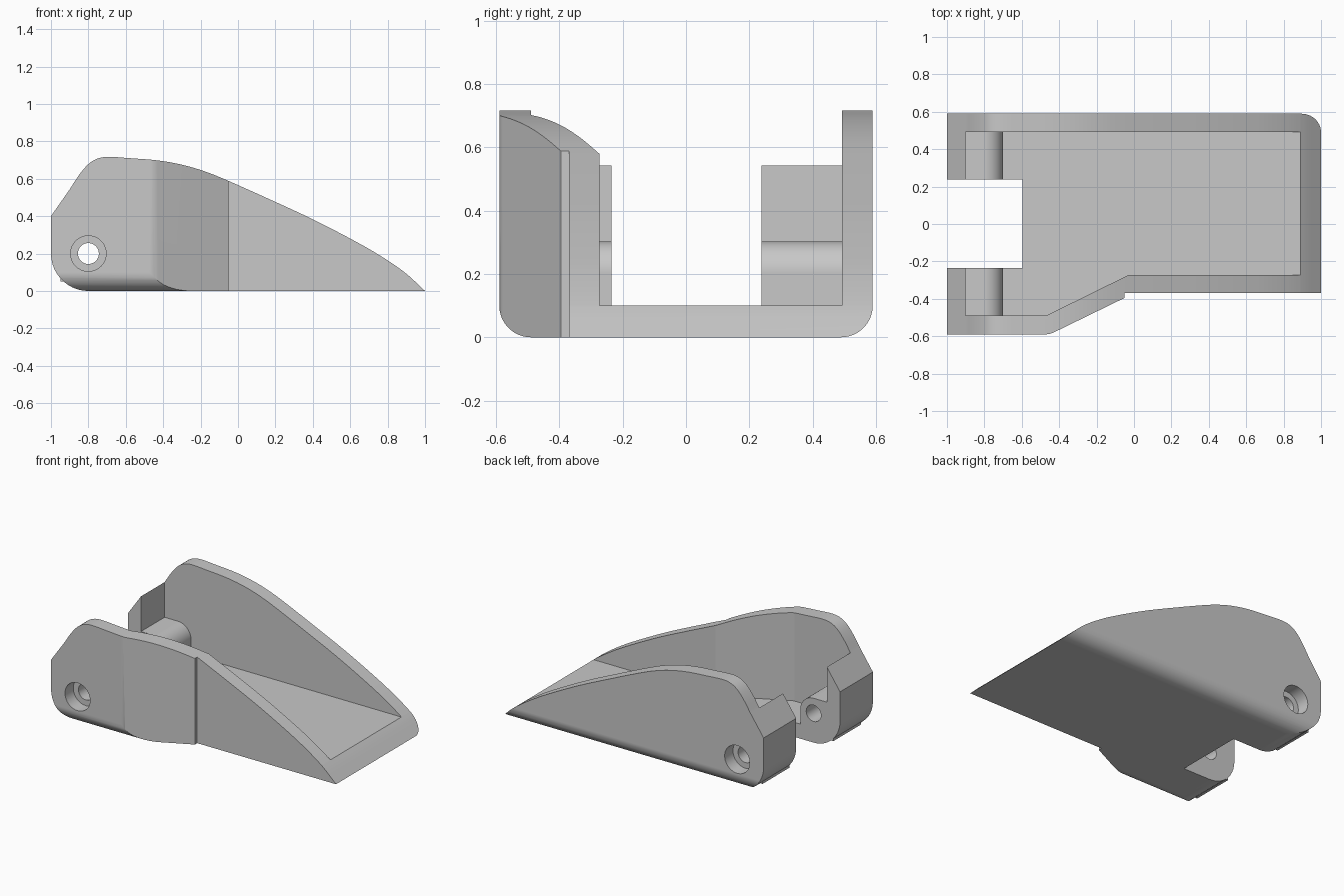
import bpy, bmesh, math
from mathutils import Vector

cube = bpy.data.objects.get("Cube")
if cube:
    bpy.data.objects.remove(cube, do_unlink=True)

grey = bpy.data.materials.new("plain grey")
grey.use_nodes = True
COLOUR = (0.58, 0.58, 0.58, 1)
grey.diffuse_color = COLOUR
grey.node_tree.nodes["Principled BSDF"].inputs["Base Color"].default_value = COLOUR


def rounded(corners):
    """Outline from (u, v, radius) corners, with arcs where radius > 0."""
    out = []
    n = len(corners)
    for i, (u, v, r) in enumerate(corners):
        p = Vector((u, v))
        if r == 0:
            out.append(p)
            continue
        a = (Vector(corners[i - 1][:2]) - p).normalized()
        b = (Vector(corners[(i + 1) % n][:2]) - p).normalized()
        half = a.angle(b) / 2
        centre = p + (a + b).normalized() * (r / math.sin(half))
        start = (p + a * (r / math.tan(half)) - centre).normalized()
        end = (p + b * (r / math.tan(half)) - centre).normalized()
        steps = max(3, round(start.angle(end) / math.radians(8)))
        for k in range(steps + 1):
            spoke = start.lerp(end, 0.5).normalized()
            turn = start.angle(end) * (k / steps - 0.5)
            side_dir = (end - start).normalized()
            out.append(centre + (spoke * math.cos(turn) + side_dir * math.sin(turn)) * r)
    return out


def smooth_path(knots, steps=5):
    """Catmull-Rom curve through the knots."""
    k = [Vector(p) for p in knots]
    k = [2 * k[0] - k[1]] + k + [2 * k[-1] - k[-2]]
    out = []
    for a, b, c, d in zip(k, k[1:], k[2:], k[3:]):
        for s in range(steps):
            t = s / steps
            out.append(0.5 * (2 * b + (c - a) * t + (2 * a - 5 * b + 4 * c - d) * t ** 2
                              + (3 * b - a - 3 * c + d) * t ** 3))
    return out + [k[-2]]


def prism(name, outline, axis, lo, hi):
    """Extrude a flat outline along an axis."""
    place = {"x": lambda u, v: (lo, u, v),
             "y": lambda u, v: (u, lo, v),
             "z": lambda u, v: (u, v, lo)}[axis]
    bm = bmesh.new()
    face = bm.faces.new([bm.verts.new(place(*p)) for p in outline])
    top = bmesh.ops.extrude_face_region(bm, geom=[face])["geom"]
    shift = Vector([(hi - lo) * (axis == c) for c in "xyz"])
    bmesh.ops.translate(bm, vec=shift, verts=[g for g in top if isinstance(g, bmesh.types.BMVert)])
    bmesh.ops.recalc_face_normals(bm, faces=bm.faces)
    mesh = bpy.data.meshes.new(name)
    bm.to_mesh(mesh)
    bm.free()
    mesh.materials.append(grey)
    obj = bpy.data.objects.new(name, mesh)
    bpy.context.collection.objects.link(obj)
    return obj


def combine(target, tool, operation):
    mod = target.modifiers.new("combine", "BOOLEAN")
    mod.operation = operation
    mod.solver = "EXACT"
    mod.object = tool
    bpy.context.view_layer.objects.active = target
    bpy.ops.object.modifier_apply(modifier=mod.name)
    bpy.data.objects.remove(tool, do_unlink=True)


def box(u0, v0, u1, v1):
    return [(u0, v0), (u1, v0), (u1, v1), (u0, v1)]


def circle(u, v, r, n=40):
    return [(u + r * math.cos(math.tau * i / n), v + r * math.sin(math.tau * i / n))
            for i in range(n)]


# Body: end section with rounded lower edges
body = prism("wedge_housing", rounded([(-0.59, 0, 0.1), (0.59, 0, 0.1), (0.59, 1, 0), (-0.59, 1, 0)]),
             "x", -1.1, 1.1)

# Plan outline with the slanted front wall
plan = rounded([(-1.2, 0.59, 0), (1.001, 0.59, 0.1), (1.001, -0.37, 0), (-0.05, -0.37, 0),
                (-0.05, -0.395, 0), (-0.45, -0.59, 0.1), (-1.2, -0.59, 0)])
combine(body, prism("plan_cutter", plan, "z", -0.2, 1.2), "INTERSECT")

# Side silhouette: straight rear edge, rounded peak, long falling nose
crest = smooth_path([(-0.9, 0.543), (-0.85, 0.62), (-0.8, 0.678), (-0.75, 0.708), (-0.69, 0.717),
                     (-0.58, 0.71), (-0.43, 0.698), (-0.3, 0.675), (-0.18, 0.64), (-0.05, 0.588),
                     (0.2, 0.476), (0.4, 0.383), (0.6, 0.28), (0.75, 0.195), (0.89, 0.1), (1, 0)])
heel = rounded([(-1, 0.4, 0), (-1, 0, 0.2), (1, 0, 0)])[:-1]
side = [(-1, 0.4)] + crest + heel[:0:-1]
combine(body, prism("side_cutter", side, "y", -0.8, 0.8), "INTERSECT")

# Inner cavity above the floor
cavity = rounded([(-0.9, 0.493, 0), (0.89, 0.493, 0), (0.89, -0.273, 0), (-0.03, -0.273, 0),
                  (-0.47, -0.49, 0.05), (-0.9, -0.49, 0)])
combine(body, prism("cavity_cutter", cavity, "z", 0.1, 1.2), "DIFFERENCE")

# Hinge bosses with a rounded inner edge
boss = rounded([(-0.95, 0.05, 0), (-0.7, 0.05, 0), (-0.7, 0.303, 0.1), (-0.95, 0.303, 0)])
for s in (-1, 1):
    lo, hi = sorted((s * 0.15, s * 0.53))
    combine(body, prism("hinge_boss", boss, "y", lo, hi), "UNION")

# Rear notch between the hinges
combine(body, prism("notch_cutter", box(-1.2, -0.235, -0.597, 0.238), "z", -0.2, 1.2), "DIFFERENCE")

# Pin hole and counterbores
combine(body, prism("pin_cutter", circle(-0.8, 0.2, 0.056), "y", -0.9, 0.9), "DIFFERENCE")
for s in (-1, 1):
    lo, hi = sorted((s * 0.5, s * 0.9))
    combine(body, prism("counterbore_cutter", circle(-0.8, 0.2, 0.095), "y", lo, hi), "DIFFERENCE")

# Smooth arcs, crisp edges, flat large faces
bpy.ops.object.select_all(action="DESELECT")
body.select_set(True)
bpy.context.view_layer.objects.active = body
bpy.ops.object.shade_smooth_by_angle(angle=math.radians(20))
weighted = body.modifiers.new("weighted normals", "WEIGHTED_NORMAL")
weighted.keep_sharp = True
